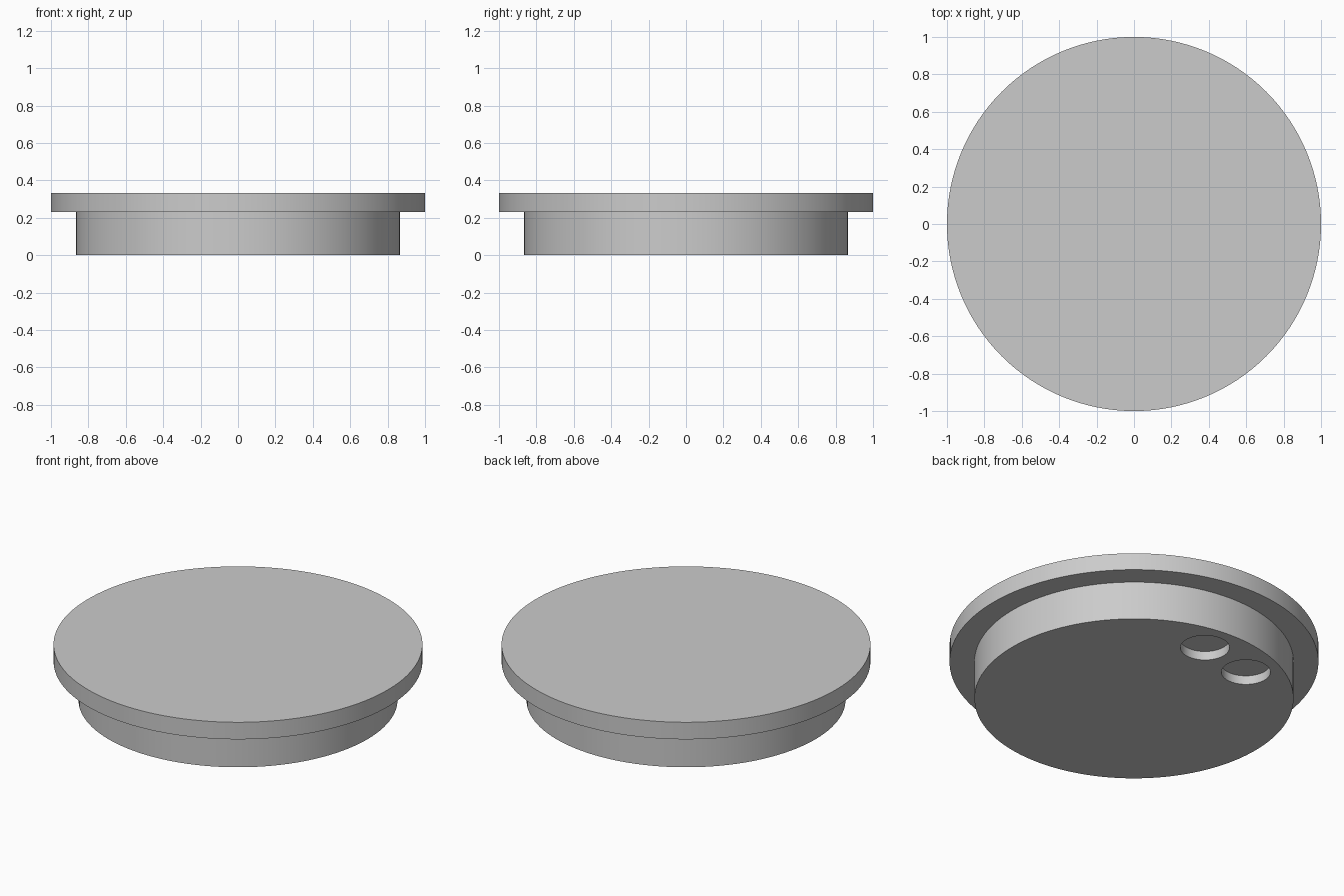
import bpy
import bmesh
import math

cube = bpy.data.objects.get("Cube")
if cube:
    bpy.data.objects.remove(cube, do_unlink=True)

grey = bpy.data.materials.new("plain_grey")
grey.use_nodes = True
grey.diffuse_color = (0.6, 0.6, 0.6, 1)
grey.node_tree.nodes["Principled BSDF"].inputs["Base Color"].default_value = (0.6, 0.6, 0.6, 1)


def turned(name, profile, segments, x=0, y=0):
    """Spin a closed (radius, height) outline into a solid with n-gon caps."""
    bm = bmesh.new()
    rings = []
    for r, z in profile:
        rings.append([bm.verts.new((r * math.cos(2 * math.pi * i / segments),
                                    r * math.sin(2 * math.pi * i / segments), z))
                      for i in range(segments)])
    for low, high in zip(rings, rings[1:]):
        for i in range(segments):
            j = (i + 1) % segments
            bm.faces.new((low[i], low[j], high[j], high[i]))
    bm.faces.new(rings[0][::-1])
    bm.faces.new(rings[-1])
    mesh = bpy.data.meshes.new(name)
    bm.to_mesh(mesh)
    bm.free()
    mesh.materials.append(grey)
    obj = bpy.data.objects.new(name, mesh)
    obj.location = (x, y, 0)
    bpy.context.collection.objects.link(obj)
    return obj


# Plug with a wider flat rim on top
lid = turned("lid", [(0.865, 0), (0.865, 0.23), (1, 0.23), (1, 0.332)], 128)
bpy.context.view_layer.objects.active = lid

# Two shallow round pockets in the underside
for x, y in ((0.06, 0.67), (-0.28, 0.61)):
    cutter = turned("pocket_cutter", [(0.133, -0.1), (0.133, 0.053)], 64, x, y)
    cutter.hide_render = True
    cut = lid.modifiers.new("pocket", "BOOLEAN")
    cut.operation = "DIFFERENCE"
    cut.solver = "EXACT"
    cut.object = cutter
    bpy.context.view_layer.update()
    bpy.ops.object.modifier_apply(modifier=cut.name)
    bpy.data.objects.remove(cutter, do_unlink=True)

# Smooth round walls with sharp rims
bpy.ops.object.select_all(action="DESELECT")
lid.select_set(True)
bpy.ops.object.shade_smooth_by_angle(angle=math.radians(30))
